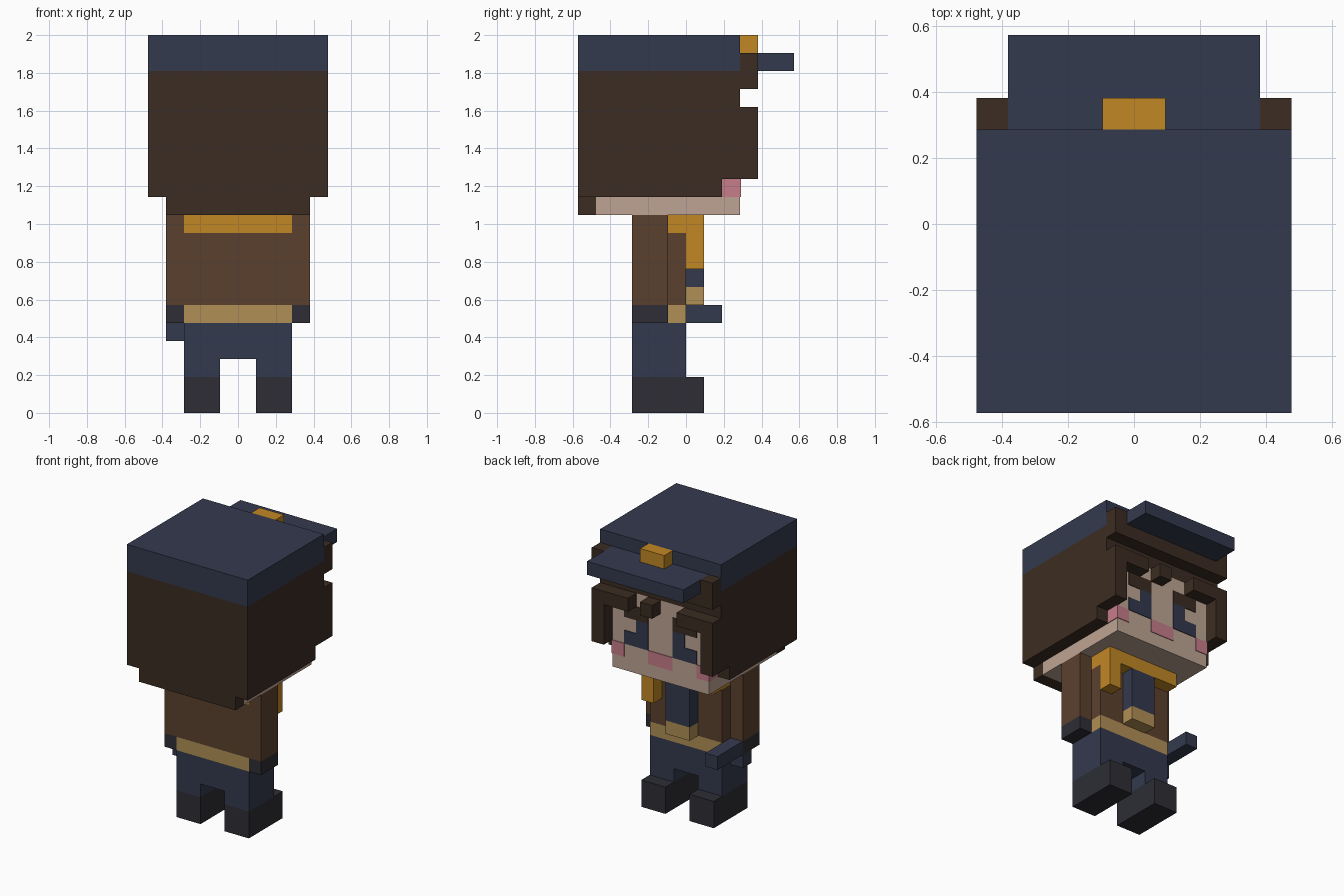
import bpy
import bmesh
from mathutils import Matrix, Vector

cube = bpy.data.objects.get("Cube")
if cube:
    bpy.data.objects.remove(cube, do_unlink=True)

UNIT = 2 / 21      # one block of the grid
SKIM = 0.05        # how far painted plates stand proud, in blocks


def srgb(r, g, b):
    def linear(c):
        c /= 255
        return c / 12.92 if c < 0.04045 else ((c + 0.055) / 1.055) ** 2.4
    return (linear(r), linear(g), linear(b), 1)


def material(name, r, g, b):
    mat = bpy.data.materials.new(name)
    colour = srgb(r, g, b)
    mat.diffuse_color = colour
    mat.use_nodes = True
    bsdf = next(n for n in mat.node_tree.nodes if n.type == 'BSDF_PRINCIPLED')
    bsdf.inputs["Base Color"].default_value = colour
    bsdf.inputs["Roughness"].default_value = 0.9
    return mat


navy = material("navy cloth", 52, 58, 78)
hair = material("dark brown hair", 59, 44, 34)
skin = material("skin", 190, 164, 147)
pink = material("pink blush", 198, 125, 137)
jacket = material("brown jacket", 91, 64, 46)
gold = material("gold", 193, 135, 37)
tan = material("tan leather", 176, 143, 86)
black = material("black leather", 45, 45, 53)


def block(name, mat, x, y, z):
    """Box given by its (low, high) range on each axis, in blocks."""
    low, high = (Vector(v) * UNIT for v in zip(x, y, z))
    bm = bmesh.new()
    place = Matrix.Translation((low + high) / 2) @ Matrix.Diagonal((*(high - low), 1))
    bmesh.ops.create_cube(bm, size=1, matrix=place)
    mesh = bpy.data.meshes.new(name)
    bm.to_mesh(mesh)
    bm.free()
    mesh.materials.append(mat)
    obj = bpy.data.objects.new(name, mesh)
    bpy.context.collection.objects.link(obj)
    return obj


def pair(name, mat, x, y, z):
    """The same box on both sides of the body."""
    block("left_" + name, mat, x, y, z)
    block("right_" + name, mat, (-x[1], -x[0]), y, z)


# Legs and boots
pair("boot", black, (1, 3), (-3, 1), (0, 2))
pair("trouser_leg", navy, (1, 3), (-3, 0), (2, 3))
block("trouser_hips", navy, (-3, 3), (-3, 0), (3, 5))

# Torso and clothing
block("belt", tan, (-3, 3), (-3, 0), (5, 6))
block("jacket_body", jacket, (-3, 3), (-3, 0), (6, 10))
block("collar", gold, (-3, 3), (-3, 1), (10, 11))
block("scarf_end", gold, (2, 3), (0, 1), (8, 10))
block("shirt_front", navy, (-1, 1), (0, 1), (7, 10))
block("buckle", tan, (-1, 1), (0, 1), (6, 7))

# Arms and the tool held in one hand
pair("sleeve", jacket, (3, 4), (-3, -1), (6, 11))
pair("glove", black, (3, 4), (-3, -1), (5, 6))
block("tool_barrel", navy, (-4, -3), (-1, 2), (5, 6))
block("tool_grip", navy, (-4, -3), (-2, -1), (4, 5))

# Head and hair
block("head", skin, (-4, 4), (-5, 3), (11, 17))
block("hair_crown", hair, (-4, 4), (-5, 3), (17, 19))
block("hair_back", hair, (-5, 5), (-6, -5), (12, 19))
block("hair_nape", hair, (-4, 4), (-6, -5), (11, 12))
pair("hair_side", hair, (4, 5), (-5, 3), (13, 19))
pair("hair_side_hem", hair, (4, 5), (-5, 2), (12, 13))
pair("hair_lock", hair, (4, 5), (3, 4), (13, 17))
pair("fringe", hair, (2, 4), (3, 4), (16, 17))
block("fringe_tuft", hair, (0, 1), (3, 4), (16, 17))
block("hair_band", hair, (-5, 5), (3, 4), (18, 19))
pair("temple_hair", hair, (4, 5), (3, 4), (19, 20))

# Face plates
face = (3 - SKIM, 3 + SKIM)
pair("eyelash", hair, (1, 3), face, (15, 16))
pair("eye", navy, (1, 2), face, (13, 15))
pair("eye_corner", navy, (2, 3), face, (13, 14))
pair("cheek", pink, (3, 4 + SKIM), face, (12, 13))
pair("cheek_side", pink, (4 - SKIM, 4 + SKIM), (2, 3), (12, 13))
block("mouth", pink, (-1, 1), face, (12, 13))

# Cap
block("cap", navy, (-5, 5), (-6, 3), (19, 21))
block("cap_brim", navy, (-4, 4), (3, 6), (19, 20))
block("cap_badge", gold, (-1, 1), (3, 4), (20, 21))
